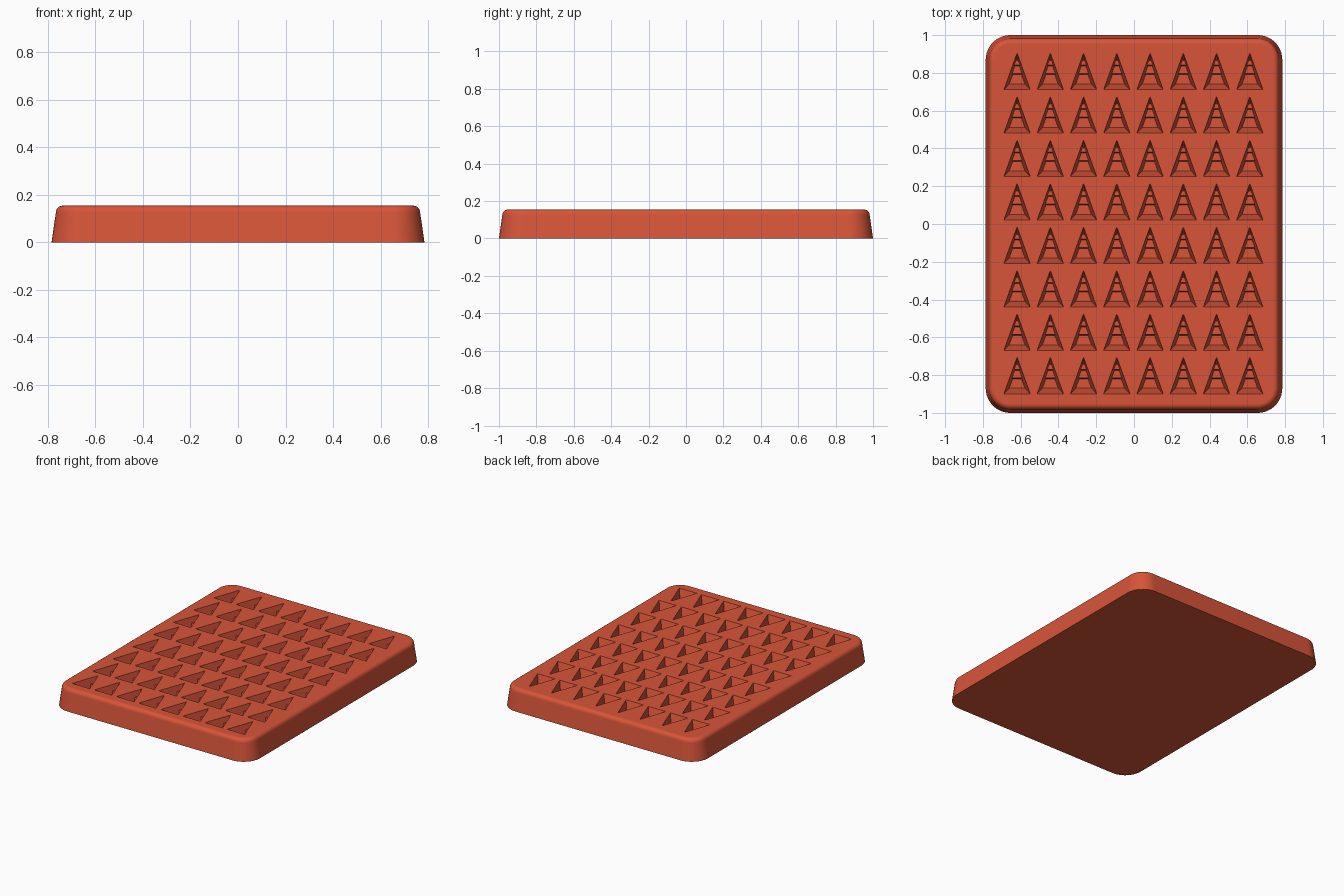
import bpy, bmesh, math

cube = bpy.data.objects.get("Cube")
if cube:
    bpy.data.objects.remove(cube, do_unlink=True)

HALF_X, HALF_Y, HEIGHT = 0.785, 1.0, 0.155
CORNER, FILLET, DRAFT = 0.13, 0.03, 0.018
COLS = ROWS = 8
STEP_X, STEP_Y = 0.176, 0.23
LENGTH, HALF_BASE, WALL_SLOPE = 0.195, 0.07, 0.2

red = bpy.data.materials.new("brick red")
red.use_nodes = True
red.diffuse_color = (0.68, 0.09, 0.04, 1)
red.node_tree.nodes["Principled BSDF"].inputs["Base Color"].default_value = red.diffuse_color


def make_object(name, bm):
    bmesh.ops.recalc_face_normals(bm, faces=bm.faces)
    mesh = bpy.data.meshes.new(name)
    bm.to_mesh(mesh)
    bm.free()
    mesh.materials.append(red)
    obj = bpy.data.objects.new(name, mesh)
    bpy.context.collection.objects.link(obj)
    return obj


def rounded_ring(bm, inset, z, segments=12):
    """Rounded rectangle of vertices, pulled in by the inset."""
    radius = CORNER - inset
    ring = []
    for quarter, (sx, sy) in enumerate([(1, 1), (-1, 1), (-1, -1), (1, -1)]):
        for i in range(segments + 1):
            a = (quarter + i / segments) * math.pi / 2
            ring.append(bm.verts.new((sx * (HALF_X - CORNER) + radius * math.cos(a),
                                      sy * (HALF_Y - CORNER) + radius * math.sin(a), z)))
    return ring


# Tray body: drafted sides and a rounded upper rim
bm = bmesh.new()
levels = [(0, 0)]
for i in range(7):
    a = i / 6 * math.pi / 2
    levels.append((DRAFT + FILLET * (1 - math.cos(a)),
                   HEIGHT - FILLET + FILLET * math.sin(a)))
rings = [rounded_ring(bm, *level) for level in levels]
for low, high in zip(rings, rings[1:]):
    for i in range(len(low)):
        j = (i + 1) % len(low)
        bm.faces.new((low[i], low[j], high[j], high[i]))
bm.faces.new(rings[0])
bm.faces.new(rings[-1])
tray = make_object("mould_tray", bm)

# Stepped triangular pockets: side profile as (distance from base, depth)
LIFT = 0.01
profile = [(-0.003, -LIFT), (0.03, 0.09), (0.08, 0.09), (0.085, 0.065),
           (0.125, 0.065), (0.13, 0.04), (0.155, 0.04)]
apex_y = LENGTH * (1 + WALL_SLOPE * LIFT / HALF_BASE)


def add_pocket(bm, cx, base_y):
    sides = []
    for sign in (-1, 1):
        sides.append([bm.verts.new((
            cx + sign * (HALF_BASE * (1 - y / LENGTH) - WALL_SLOPE * d),
            base_y + y, HEIGHT - d)) for y, d in profile])
    left, right = sides
    apex = bm.verts.new((cx, base_y + apex_y, HEIGHT + LIFT))
    for i in range(len(profile) - 1):
        bm.faces.new((left[i], left[i + 1], right[i + 1], right[i]))
    bm.faces.new((left[-1], apex, right[-1]))
    bm.faces.new((left[0], right[0], apex))
    for side in sides:
        bm.faces.new(side + [apex])


bm = bmesh.new()
for col in range(COLS):
    for row in range(ROWS):
        add_pocket(bm, (col - (COLS - 1) / 2) * STEP_X - 0.003,
                   (row - (ROWS - 1) / 2) * STEP_Y - LENGTH / 2 + 0.003)
cutter = make_object("pocket_cutter", bm)
cutter.hide_render = True

# Sink the pockets into the tray
cut = tray.modifiers.new("pockets", "BOOLEAN")
cut.operation = "DIFFERENCE"
cut.solver = "EXACT"
cut.object = cutter
bpy.ops.object.select_all(action="DESELECT")
bpy.context.view_layer.objects.active = tray
tray.select_set(True)
bpy.ops.object.modifier_apply(modifier=cut.name)
bpy.data.objects.remove(cutter, do_unlink=True)

# Smooth rim, crisp pocket edges
bpy.ops.object.shade_smooth_by_angle(angle=math.radians(30))
weighted = tray.modifiers.new("even shading", "WEIGHTED_NORMAL")
weighted.keep_sharp = True
